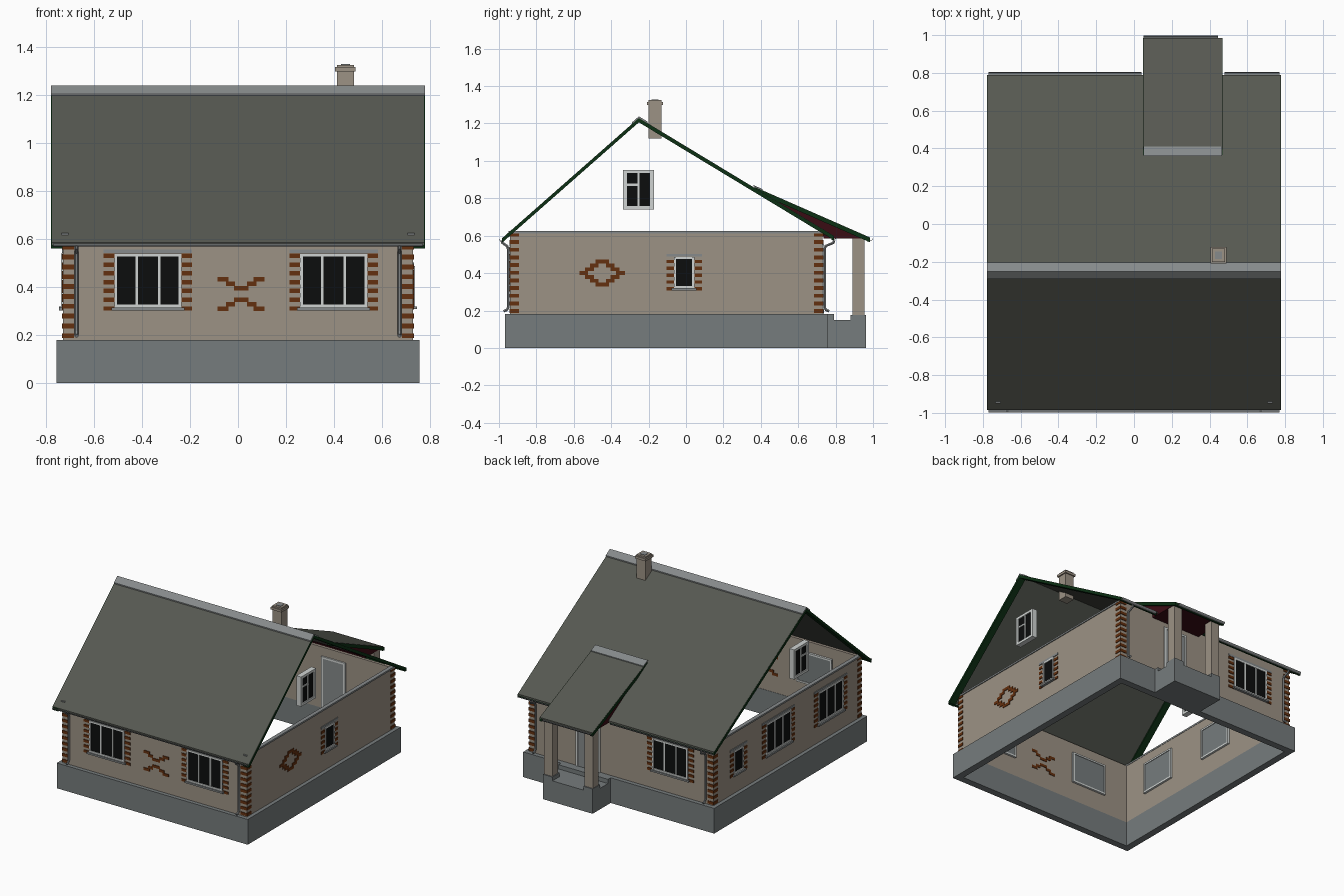
import bpy, bmesh, math
from mathutils import Vector

if "Cube" in bpy.data.objects:
    bpy.data.objects.remove(bpy.data.objects["Cube"])


def mat(name, r, g, b):
    m = bpy.data.materials.new(name)
    lin = [((c / 255 + 0.055) / 1.055) ** 2.4 if c > 10 else c / 255 / 12.92 for c in (r, g, b)]
    m.diffuse_color = (*lin, 1)
    m.use_nodes = True
    m.node_tree.nodes["Principled BSDF"].inputs["Base Color"].default_value = m.diffuse_color
    return m


TAN = mat("tan plaster", 156, 146, 133)
STONE = mat("plinth gray", 118, 124, 125)
METAL = mat("light metal gray", 134, 138, 139)
ROOF = mat("roof gray", 86, 88, 81)
BRICK = mat("brick brown", 100, 48, 15)
GREEN = mat("dark green trim", 12, 48, 20)
RED = mat("dark red soffit", 58, 12, 20)
WHITE = mat("frame white", 208, 212, 210)
GLASS = mat("dark glass", 12, 13, 13)


def finish(name, bm, m):
    bmesh.ops.recalc_face_normals(bm, faces=bm.faces)
    me = bpy.data.meshes.new(name)
    bm.to_mesh(me)
    bm.free()
    me.materials.append(m)
    ob = bpy.data.objects.new(name, me)
    bpy.context.collection.objects.link(ob)
    return ob


def boxes(name, m, items):
    """items: (x0, x1, y0, y1, z0, z1)"""
    bm = bmesh.new()
    for x0, x1, y0, y1, z0, z1 in items:
        vs = bmesh.ops.create_cube(bm, size=1)["verts"]
        for v in vs:
            v.co = Vector(((x0 + x1) / 2 + v.co.x * (x1 - x0),
                           (y0 + y1) / 2 + v.co.y * (y1 - y0),
                           (z0 + z1) / 2 + v.co.z * (z1 - z0)))
    return finish(name, bm, m)


def prism(name, m, profile, spans):
    """Extrude a (y, z) profile along each x span."""
    bm = bmesh.new()
    for x0, x1 in spans:
        f = bm.faces.new([bm.verts.new((x0, y, z)) for y, z in profile])
        ext = bmesh.ops.extrude_face_region(bm, geom=[f])["geom"]
        for v in ext:
            if isinstance(v, bmesh.types.BMVert):
                v.co.x = x1
    return finish(name, bm, m)


def band(line, top, bottom):
    """Closed profile following a line, between two vertical offsets."""
    return [(y, z + top) for y, z in line] + [(y, z + bottom) for y, z in reversed(line)]


WX, WF, WB = 0.728, -0.94, 0.73     # wall planes


def on_wall(side, u0, u1, d0, d1, z0, z1):
    """Box on a wall: u along it, d outward from it."""
    if side == "front":
        return (u0, u1, WF - d1, WF - d0, z0, z1)
    if side == "back":
        return (u0, u1, WB + d0, WB + d1, z0, z1)
    if side == "right":
        return (WX + d0, WX + d1, u0, u1, z0, z1)
    return (-WX - d1, -WX - d0, u0, u1, z0, z1)


# Hollow plinth and walls
def ring(x, y0, y1, z0, z1, t):
    return [(-x, x, y0, y0 + t, z0, z1), (-x, x, y1 - t, y1, z0, z1),
            (-x, -x + t, y0 + t, y1 - t, z0, z1), (x - t, x, y0 + t, y1 - t, z0, z1)]


boxes("plinth", STONE, ring(0.755, -0.968, 0.76, 0, 0.18, 0.05))
boxes("walls", TAN, ring(WX, WF, WB, 0.18, 0.615, 0.02))
boxes("wall_top_flashing", METAL,
      [on_wall(s, WF - 0.008, WB + 0.005, -0.022, 0.006, 0.612, 0.624) for s in ("left", "right")])

# Striped brick corners
quoins = []
for k in range(11):
    z = 0.187 + 0.041 * k
    for s, lo, hi in (("front", -WX, WX), ("back", -WX, WX), ("left", WF, WB), ("right", WF, WB)):
        quoins.append(on_wall(s, lo - 0.004, lo + 0.046, 0, 0.004, z, z + 0.02))
        quoins.append(on_wall(s, hi - 0.046, hi + 0.004, 0, 0.004, z, z + 0.02))
boxes("corner_bricks", BRICK, quoins)


# Windows: frame, glass, sill, lintel and brick sides
def window(name, side, c, w, z0, z1, panes, jamb, zj):
    a, b, f = c - w / 2, c + w / 2, 0.012
    fr = [on_wall(side, a, a + f, -0.035, 0.009, z0, z1), on_wall(side, b - f, b, -0.035, 0.009, z0, z1),
          on_wall(side, a, b, -0.035, 0.008, z0, z0 + f), on_wall(side, a, b, -0.035, 0.008, z1 - f, z1)]
    for i in range(1, panes):
        u = a + w * i / panes
        fr.append(on_wall(side, u - 0.005, u + 0.005, 0, 0.007, z0, z1))
    boxes(name + "_frame", WHITE, fr)
    boxes(name + "_glass", GLASS, [on_wall(side, a, b, -0.02, 0.003, z0 + 0.002, z1 - 0.002)])
    boxes(name + "_inner_panel", STONE, [on_wall(side, a, b, -0.03, -0.02, z0 + 0.002, z1 - 0.002)])
    boxes(name + "_sill_and_lintel", METAL,
          [on_wall(side, a - 0.012, b + 0.012, 0, 0.018, z0 - 0.012, z0),
           on_wall(side, a - jamb, b + jamb, 0, 0.005, z1 + 0.001, z1 + 0.016)])
    br, z = [], zj
    while z < z1 - 0.005:
        br.append(on_wall(side, a - jamb, a, 0, 0.005, z, z + 0.018))
        br.append(on_wall(side, b, b + jamb, 0, 0.005, z, z + 0.018))
        z += 0.0365
    boxes(name + "_side_bricks", BRICK, br)


for name, side, c in (("front_left_window", "front", -0.375), ("front_right_window", "front", 0.398),
                      ("back_window", "back", -0.39), ("left_middle_window", "left", 0.0),
                      ("left_front_window", "left", -0.59)):
    window(name, side, c, 0.28, 0.315, 0.54, 3, 0.044, 0.302)
for name, side, c in (("right_small_window", "right", -0.01), ("left_small_window", "left", 0.45)):
    window(name, side, c, 0.11, 0.32, 0.487, 1, 0.04, 0.307)

# Free-standing gable windows
for side in ("left", "right"):
    a, b, m, z0, z1 = -0.338, -0.17, -0.254, 0.74, 0.952
    boxes(side + "_gable_window_frame", WHITE,
          [on_wall(side, a, a + 0.022, -0.03, 0.008, z0, z1), on_wall(side, b - 0.022, b, -0.03, 0.008, z0, z1),
           on_wall(side, a, b, -0.03, 0.008, z0, z0 + 0.018), on_wall(side, a, b, -0.03, 0.008, z1 - 0.018, z1),
           on_wall(side, m - 0.006, m + 0.006, -0.03, 0.006, z0, z1),
           on_wall(side, a, m, -0.03, 0.006, 0.866, 0.878)])
    boxes(side + "_gable_window_glass", GLASS, [on_wall(side, a + 0.01, b - 0.01, -0.02, 0, z0 + 0.01, z1 - 0.01)])

# Brick ornaments that pass through the wall
cross, diamond = [], []
for k, (i, o) in enumerate(((0, 0.03), (0.025, 0.063), (0.052, 0.098))):
    for sx in (-1, 1):
        u = sorted((0.013 + sx * i, 0.013 + sx * o))
        for zc in (0.395 + 0.019 * k, 0.348 - 0.019 * k):
            cross.append(on_wall("front", *u, -0.023, 0.004, zc - 0.0095, zc + 0.0095))
for k in range(-3, 4):
    i, o = ((0.075, 0.122), (0.045, 0.092), (0.02, 0.066), (0, 0.035))[abs(k)]
    for sx in (-1, 1):
        u = sorted((-0.448 + sx * i, -0.448 + sx * o))
        zc = 0.4 + k * 0.0205
        diamond.append(on_wall("right", *u, -0.023, 0.004, zc - 0.0103, zc + 0.0103))
boxes("cross_ornament", BRICK, cross)
boxes("diamond_ornament", BRICK, diamond)

# Main roof, green verges and eaves, ridge cap
line = [(-0.985, 0.585), (-0.252, 1.23), (0.79, 0.6)]
prism("roof", ROOF, band(line, 0, -0.01), [(-0.775, 0.775)])
prism("verge_boards", GREEN, band(line, -0.002, -0.024), [(-0.778, -0.73), (0.73, 0.778)])
boxes("eave_boards", GREEN, [(-0.775, 0.775, -0.982, -0.974, 0.568, 0.584),
                             (-0.775, 0.05, 0.778, 0.786, 0.576, 0.596), (0.465, 0.775, 0.778, 0.786, 0.576, 0.596)])
prism("ridge_cap", METAL, band([(-0.29, 1.1966), (-0.252, 1.23), (-0.205, 1.2016)], 0.008, 0.0), [(-0.778, 0.778)])

# Chimney
boxes("chimney", TAN, [(0.412, 0.482, -0.2, -0.13, 1.12, 1.325), (0.404, 0.49, -0.208, -0.122, 1.298, 1.315)])
boxes("chimney_flue", METAL, [(0.428, 0.466, -0.184, -0.146, 1.3, 1.328)])

# Porch: roof, soffit, pillars, steps, door
pl = [(0.365, 0.862), (0.985, 0.59)]
PX0, PX1 = 0.05, 0.465
prism("porch_roof", ROOF, band(pl, 0, -0.01), [(PX0, PX1)])
prism("porch_verges", GREEN, band(pl, -0.002, -0.026), [(PX0 - 0.003, PX0 + 0.018), (PX1 - 0.018, PX1 + 0.003)])
boxes("porch_eave_board", GREEN, [(PX0, PX1, 0.968, 0.977, 0.568, 0.592)])
prism("porch_ridge_cap", METAL, band([(0.36, 0.865), (0.41, 0.8425)], 0.006, 0.0), [(PX0, PX1)])
prism("porch_soffit", RED, [(0.43, 0.817), (0.97, 0.584), (0.735, 0.584), (0.735, 0.62)], [(PX0 + 0.01, PX1 - 0.01)])
boxes("porch_pillars", TAN, [(x - 0.032, x + 0.032, 0.89, 0.955, 0.17, 0.586) for x in (0.1, 0.42)])
boxes("porch_base", STONE, [(0.064, 0.456, 0.755, 0.79, 0, 0.18), (0.064, 0.456, 0.79, 0.963, 0, 0.15),
                            (0.064, 0.138, 0.88, 0.963, 0.15, 0.177), (0.382, 0.456, 0.88, 0.963, 0.15, 0.177)])
boxes("door_frame", WHITE, [on_wall("back", a, b, -0.03, 0.008, 0.18, z) for a, b, z in
                            ((0.165, 0.18, 0.55), (0.34, 0.355, 0.55))]
      + [on_wall("back", 0.165, 0.355, -0.03, 0.008, 0.538, 0.552)])
boxes("door_panel", METAL, [on_wall("back", 0.178, 0.342, -0.028, 0.004, 0.18, 0.54)])


# Half-round gutters
def gutter(name, yc, zc, spans, r=0.013):
    arc = [math.pi + math.pi * i / 8 for i in range(9)]
    prof = [(yc + r * math.cos(t), zc + r * math.sin(t)) for t in arc]
    prof += [(yc + (r - 0.003) * math.cos(t), zc + (r - 0.003) * math.sin(t)) for t in reversed(arc)]
    prism(name, METAL, prof, spans)


gutter("front_gutter", -0.986, 0.582, [(-0.77, 0.77)])
gutter("back_gutter", 0.792, 0.592, [(-0.77, 0.04), (0.48, 0.77)])
gutter("porch_gutter", 0.986, 0.584, [(0.05, 0.445)])


# Downpipes with bends at both ends
def pipe(name, x, pts):
    cu = bpy.data.curves.new(name, "CURVE")
    cu.dimensions, cu.bevel_depth, cu.bevel_resolution = "3D", 0.008, 1
    cu.use_fill_caps = True
    sp = cu.splines.new("POLY")
    sp.points.add(len(pts) - 1)
    for p, (y, z) in zip(sp.points, pts):
        p.co = (x, y, z, 1)
    cu.materials.append(METAL)
    ob = bpy.data.objects.new(name, cu)
    bpy.context.collection.objects.link(ob)
    bpy.ops.object.select_all(action="DESELECT")
    ob.select_set(True)
    bpy.context.view_layer.objects.active = ob
    bpy.ops.object.convert(target="MESH")
    bpy.ops.object.shade_smooth_by_angle()


for side, x in (("left", -0.672), ("right", 0.672)):
    for end, wall, eave, sg in (("front", WF, -0.986, -1), ("back", WB, 0.792, 1)):
        w = wall + sg * 0.011
        pipe(f"{end}_{side}_downpipe", x, [(eave, 0.575), (eave - sg * 0.004, 0.562), (w + sg * 0.006, 0.545),
                                          (w, 0.53), (w, 0.215), (w + sg * 0.008, 0.203), (w + sg * 0.024, 0.196)])
